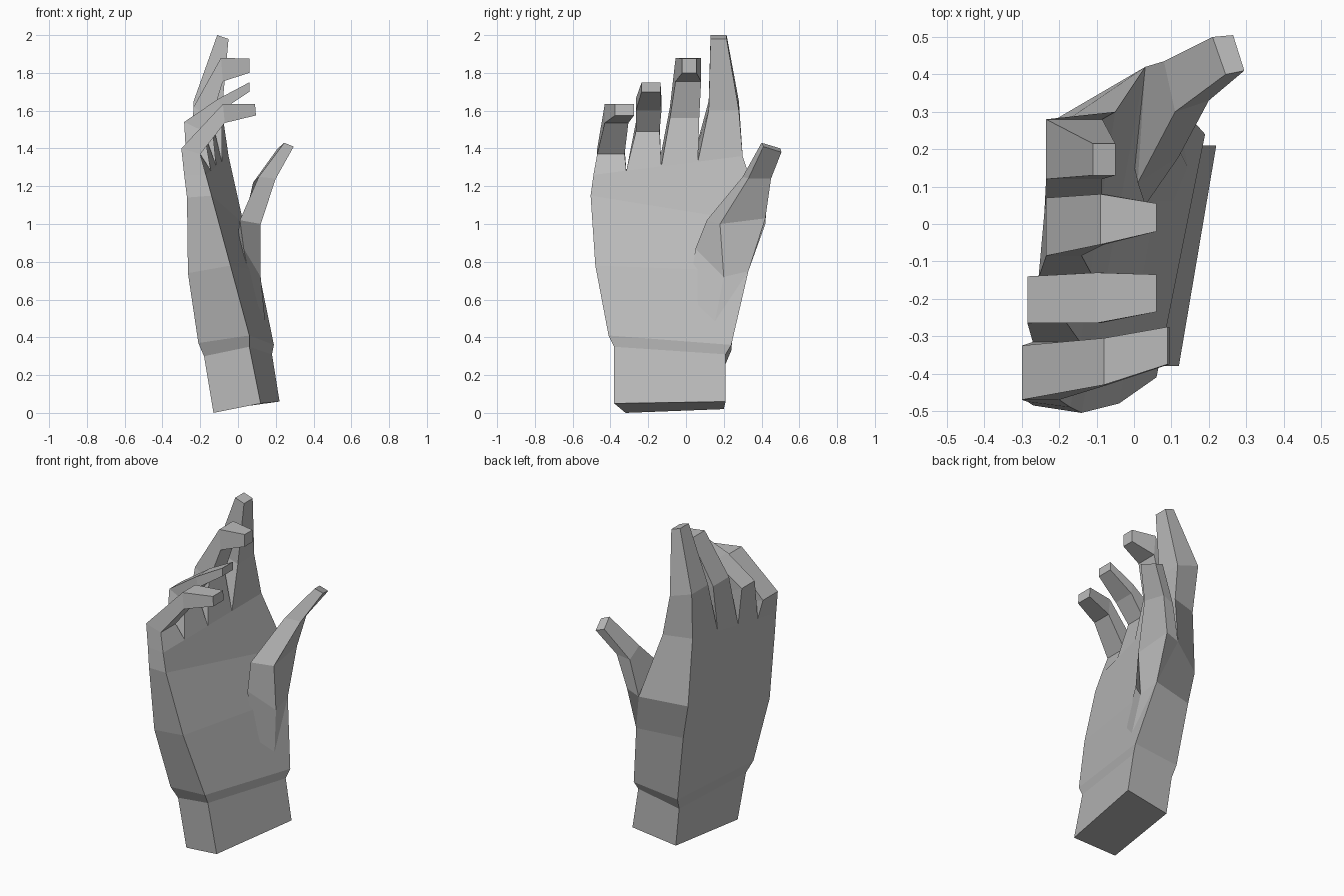
import bpy
import bmesh
from mathutils import Vector

default_cube = bpy.data.objects.get("Cube")
if default_cube:
    bpy.data.objects.remove(default_cube, do_unlink=True)

# One plain grey for the whole hand
GREY = (0.5, 0.5, 0.5, 1.0)
material = bpy.data.materials.new("plain grey")
material.use_nodes = True
material.diffuse_color = GREY
for node in material.node_tree.nodes:
    if node.type == "BSDF_PRINCIPLED":
        node.inputs["Base Color"].default_value = GREY


def loft(name, rings, cap_start=False, cap_end=False):
    """Skin a chain of four-cornered rings into one flat-shaded part."""
    mesh = bpy.data.meshes.new(name)
    bm = bmesh.new()
    loops = [[bm.verts.new(corner) for corner in ring] for ring in rings]
    for lower, upper in zip(loops, loops[1:]):
        for i in range(len(lower)):
            j = (i + 1) % len(lower)
            bm.faces.new((lower[i], lower[j], upper[j], upper[i]))
    if cap_start:
        bm.faces.new(list(reversed(loops[0])))
    if cap_end:
        bm.faces.new(loops[-1])
    bm.normal_update()
    bm.to_mesh(mesh)
    bm.free()
    mesh.materials.append(material)
    part = bpy.data.objects.new(name, mesh)
    bpy.context.collection.objects.link(part)
    return part


def finger_ring(back, inner, span):
    """Ring from the (x, z) of its back and inner edges and its y span."""
    near, far = span
    return [(back[0], near, back[1]), (inner[0], near, inner[1]),
            (inner[0], far, inner[1]), (back[0], far, back[1])]


# Rings run: back little side, inner little side, inner thumb side, back thumb side
wrist_end = [(-.13, -.32, 0), (.12, -.38, .05), (.22, .21, .06), (-.07, .2, .02)]
wrist_top = [(-.18, -.33, .3), (.06, -.38, .35), (.18, .21, .31), (-.1, .21, .26)]
palm_heel = [(-.21, -.36, .37), (.06, -.41, .41), (.19, .24, .36), (-.11, .24, .33)]
palm_middle = [(-.265, -.44, .74), (-.04, -.48, .78), (.11, .33, .75), (-.17, .27, .74)]
palm_upper = [(-.27, -.485, 1.14), (-.14, -.505, 1.15), (.03, .42, 1), (-.21, .28, .95)]
palm_top = [(-.285, -.475, 1.26), (-.17, -.49, 1.26), (-.05, .3, 1.36), (-.22, .25, 1.36)]

loft("wrist", [wrist_end, wrist_top, palm_heel], cap_start=True)
loft("palm", [palm_heel, palm_middle, palm_upper, palm_top])


# Fingers share the top edge of the palm, split at the notches
def finger_base(start, end):
    back_a, inner_a, inner_b, back_b = [Vector(corner) for corner in palm_top]
    return [back_a.lerp(back_b, start), inner_a.lerp(inner_b, start),
            inner_a.lerp(inner_b, end), back_a.lerp(back_b, end)]


notches = [0, .22, .455, .7, 1]
fingers = {
    "little_finger": [((-.3, 1.4), (-.2, 1.37), (-.47, -.325)),
                      ((-.08, 1.635), (-.07, 1.535), (-.43, -.305)),
                      ((.09, 1.635), (.095, 1.575), (-.375, -.275))],
    "ring_finger": [((-.285, 1.54), (-.18, 1.49), (-.265, -.14)),
                    ((-.1, 1.665), (-.09, 1.6), (-.265, -.13)),
                    ((.06, 1.75), (.06, 1.7), (-.235, -.135))],
    "middle_finger": [((-.235, 1.62), (-.14, 1.56), (-.085, .07)),
                      ((-.09, 1.88), (-.08, 1.755), (-.055, .08)),
                      ((.06, 1.875), (.06, 1.8), (-.02, .055))],
    "index_finger": [((-.235, 1.65), (-.085, 1.6), (.12, .28)),
                     ((-.11, 2), (-.05, 1.98), (.13, .215))],
}
for index, (name, joints) in enumerate(fingers.items()):
    rings = [finger_base(notches[index], notches[index + 1])]
    rings += [finger_ring(*joint) for joint in joints]
    loft(name, rings, cap_end=True)

# Thumb grows out of the fleshy mound at the side of the palm
thumb_rings = [
    [(.1, 0, .5), (.15, .14, .42), (.16, .25, .45), (.05, .15, .45)],
    [(.03, .05, .87), (.12, .2, .72), (.11, .33, .75), (-.02, .25, .8)],
    [(.01, .11, 1.02), (.12, .18, 1), (.11, .42, 1.03), (.03, .42, 1)],
    [(.11, .3, 1.25), (.2, .33, 1.24), (.16, .45, 1.24), (.08, .435, 1.22)],
    [(.245, .4, 1.43), (.295, .41, 1.41), (.265, .505, 1.38), (.21, .5, 1.4)],
]
loft("thumb", thumb_rings, cap_start=True, cap_end=True)
